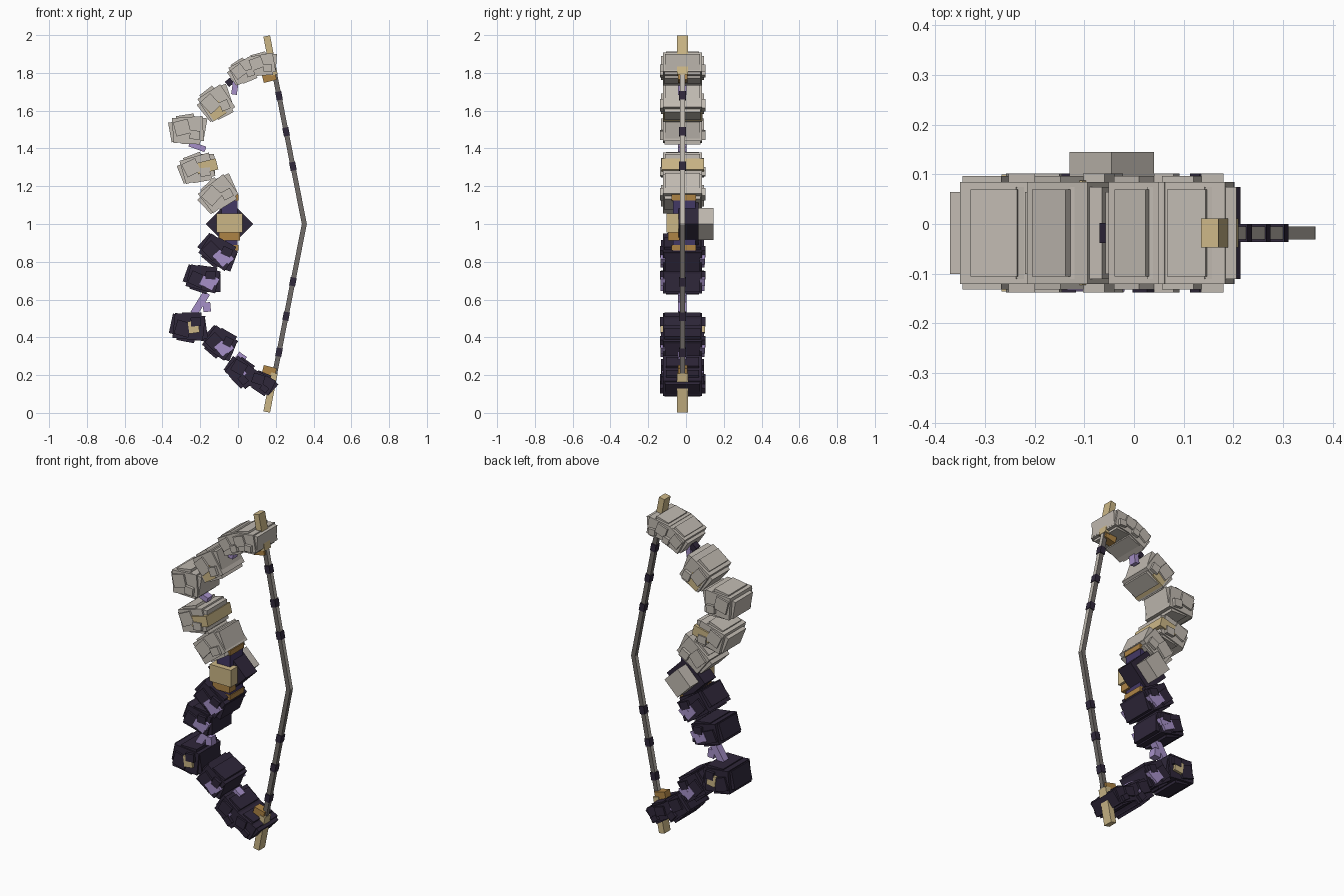
import bpy, math
from mathutils import Matrix, Vector

cube = bpy.data.objects.get("Cube")
if cube:
    bpy.data.objects.remove(cube, do_unlink=True)


def material(name, rgb):
    m = bpy.data.materials.new(name)
    m.use_nodes = True
    m.diffuse_color = (*rgb, 1)
    m.node_tree.nodes["Principled BSDF"].inputs["Base Color"].default_value = (*rgb, 1)
    return m


STONE = material("pale stone", (.53, .49, .44))
DARK = material("dark violet", (.028, .02, .042))
PURPLE = material("purple wrap", (.055, .04, .13))
LILAC = material("lilac crystal", (.38, .28, .58))
TAN = material("light gold", (.60, .47, .24))
GOLD = material("deep gold", (.42, .23, .06))
GREY = material("string grey", (.16, .145, .135))

MID = -.018  # depth centre of the limbs


def box(name, x, z, w, h, depth, angle, mat, y=MID):
    """Box centred at x, y, z and turned in the front plane (anticlockwise degrees)."""
    bpy.ops.mesh.primitive_cube_add(size=1)
    ob = bpy.context.object
    ob.name = name
    ob.data.transform(Matrix.Diagonal((w, depth, h, 1)))
    ob.matrix_world = Matrix.Translation((x, y, z)) @ Matrix.Rotation(-math.radians(angle), 4, 'Y')
    ob.data.materials.append(mat)
    return ob


def chunk(name, x, z, w, h, angle, mat, patch=None, flip=1):
    """Layered limb block: core, stepped slabs, side plates and optional inlay."""
    a = math.radians(angle)

    def part(label, u, v, pw, ph, depth, turn, m):
        v *= flip
        box(f"{name}_{label}", x + u * math.cos(a) - v * math.sin(a),
            z + u * math.sin(a) + v * math.cos(a), pw, ph, depth, angle + turn * flip, m)

    part("core", 0, 0, w * .85, h * .85, .205, 0, mat)
    part("outer_slab", -w * .36, -h * .04, w * .3, h * .68, .165, 6, mat)
    part("inner_slab", w * .3, h * .05, w * .4, h * .7, .185, -14, mat)
    part("ridge", -w * .05, h * .36, w * .5, h * .3, .175, 5, mat)
    part("lower_ridge", w * .05, -h * .36, w * .55, h * .28, .19, -6, mat)
    part("side_plate", -w * .16, h * .08, w * .42, h * .5, .228, 10, mat)
    part("side_tab", w * .18, -h * .2, w * .28, h * .3, .24, -10, mat)
    if patch:
        part("inlay", w * .16, h * .12, w * .4, h * .36, .232, 14, patch)
        part("inlay_step", w * .3, -h * .04, w * .26, h * .3, .236, 14, patch)


# Pale upper limb
chunk("upper_tip_block", .125, 1.845, .16, .12, 10, STONE)
chunk("upper_shoulder_block", .03, 1.81, .15, .125, 28, STONE)
chunk("upper_outer_block", -.115, 1.64, .17, .17, 33, STONE)
chunk("upper_bend_block", -.265, 1.5, .19, .155, 4, STONE)
chunk("upper_banded_block", -.215, 1.295, .19, .15, 16, STONE)
box("upper_gold_band", -.165, 1.305, .11, .06, .225, 14, TAN)
box("upper_gold_underlay", -.115, 1.60, .08, .08, .21, 33, TAN)
chunk("upper_inner_block", -.105, 1.16, .2, .155, 38, STONE)

# Dark lower limb
chunk("lower_inner_block", -.105, .85, .2, .145, -35, DARK, LILAC, -1)
chunk("lower_second_block", -.185, .71, .19, .14, -14, DARK, LILAC, -1)
chunk("lower_bend_block", -.26, .455, .19, .155, -6, DARK, None, -1)
box("lower_gold_inlay", -.235, .455, .055, .065, .236, 8, TAN)
chunk("lower_outer_block", -.095, .37, .17, .15, -36, DARK, LILAC, -1)
chunk("lower_shoulder_block", .02, .215, .17, .13, -40, DARK)
chunk("lower_tip_block", .125, .16, .15, .105, -28, DARK)
box("lower_crystal_chip", .02, .22, .05, .025, .22, -50, LILAC)

# Crystal rods bridging the gaps between blocks
for name, x, z, w, h, angle in (
        ("upper_crystal_rod", -.015, 1.73, .03, .09, -8),
        ("bend_crystal_rod", -.215, 1.41, .09, .03, -20),
        ("lower_crystal_rod", -.2, .58, .04, .13, -32),
        ("lower_crystal_knob", -.165, .56, .04, .05, 5),
        ("outer_crystal_rod", -.175, .42, .11, .03, -36),
        ("tip_crystal_rod", .01, .285, .05, .06, -35)):
    box(name, x, z, w, h, .045, angle, LILAC, -.02)
box("upper_dark_stud", -.045, 1.75, .035, .035, .04, 40, DARK)

# Grip with guard diamonds
box("grip", -.045, 1.0, .085, .3, .12, 0, PURPLE, -.01)
for z in (.875, 1.14):
    box("grip_end_band", -.045, z, .095, .03, .13, 0, GOLD, -.012)
box("guard_diamond", -.045, 1.0, .177, .177, .106, 45, DARK, .013)
box("rear_diamond", -.045, 1.0, .12, .12, .08, 45, STONE, .105)
box("front_boss", -.045, 1.005, .14, .1, .07, 0, TAN, -.068)
box("front_boss_base", -.045, .935, .11, .045, .06, 0, GOLD, -.065)

# Tips, nocks and string, mirrored about the grip
for name, s in (("upper", 1), ("lower", -1)):
    box(f"{name}_tip_bar", .172, 1 + s * .892, .036, .21, .058, s * 11, TAN)
    box(f"{name}_nock", .165, 1 + s * .78, .07, .05, .05, s * 14, GOLD)
    end, bend = Vector((.195, 1 + s * .79)), Vector((.352, 1 - s * .004))
    span = end - bend
    tilt = math.degrees(math.atan2(span.x, span.y)) * -1
    mid = (end + bend) / 2
    string = box(f"{name}_string", mid.x, mid.y, .026, span.length, .026, tilt, GREY)
    string.data.materials.append(STONE)
    for f in string.data.polygons:
        if f.normal.x > .9:
            f.material_index = 1
    for t in (.39, .62, .86):
        p = bend + span * t
        box(f"{name}_string_wrap", p.x, p.y, .032, .045, .036, tilt, DARK)
